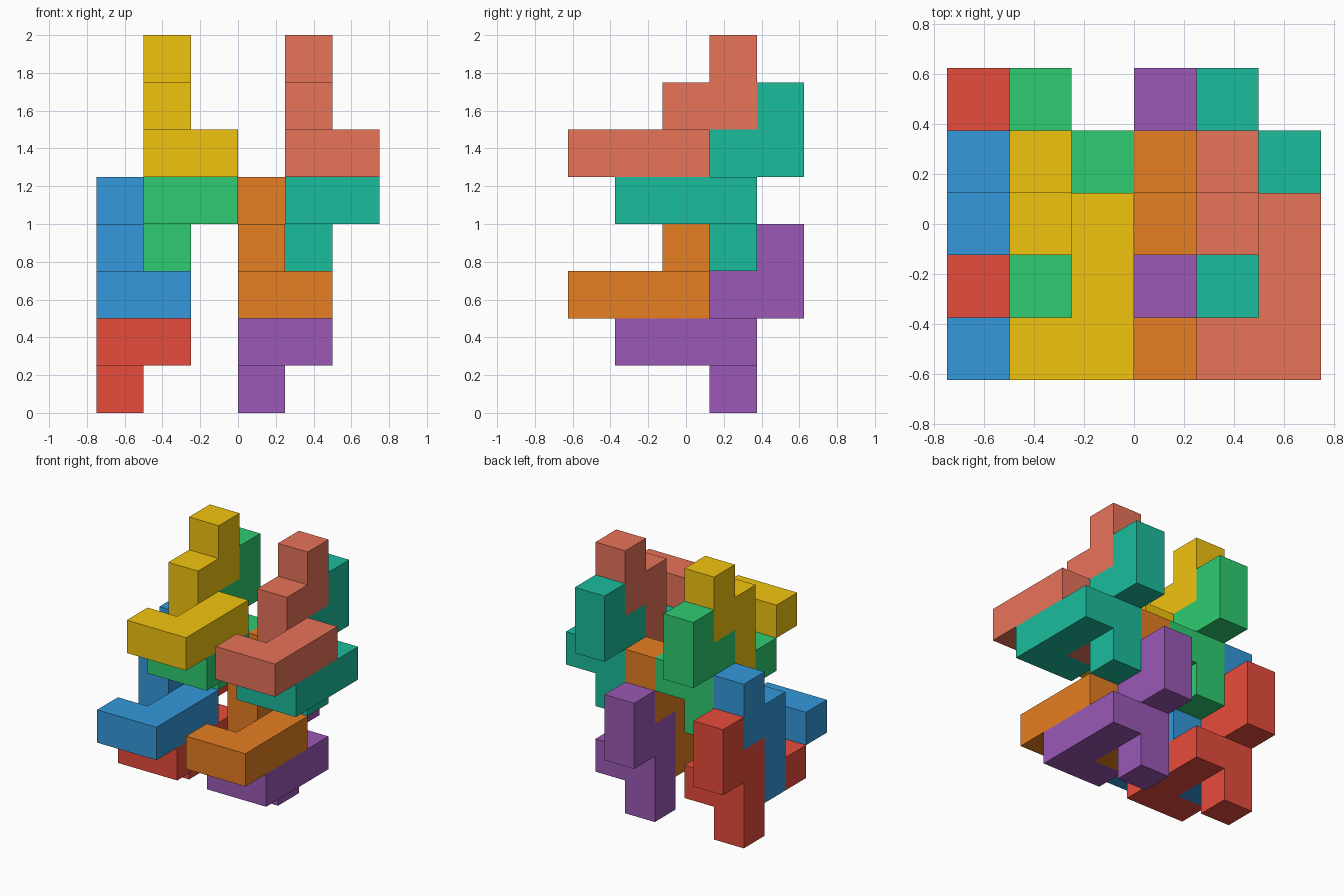
import bpy, bmesh
from mathutils import Vector

if "Cube" in bpy.data.objects:
    bpy.data.objects.remove(bpy.data.objects["Cube"])

CELL = 0.25
ORIGIN = Vector((-0.75, -0.625, 0.0))

# One knotted puzzle piece in grid cells: foot, U-shaped loop, stepped riser
PIECE = {(0, 3, 0),
         (0, 3, 1), (1, 3, 1), (1, 2, 1), (1, 1, 1), (0, 1, 1),
         (0, 3, 2), (0, 4, 2), (0, 4, 3)}


def linear(hex_code):
    rgb = [int(hex_code[i:i + 2], 16) / 255 for i in (0, 2, 4)]
    return [c / 12.92 if c <= 0.04045 else ((c + 0.055) / 1.055) ** 2.4 for c in rgb] + [1.0]


def make_piece(name, offset, color):
    bm = bmesh.new()
    # outer faces only: skip sides shared by two cells
    for cell in PIECE:
        for axis in range(3):
            for sign in (-1, 1):
                near = list(cell)
                near[axis] += sign
                if tuple(near) in PIECE:
                    continue
                u, v = (axis + 1) % 3, (axis + 2) % 3
                corners = [(0, 0), (1, 0), (1, 1), (0, 1)][::sign]
                verts = []
                for a, b in corners:
                    p = Vector(cell) + Vector(offset)
                    p[axis] += (sign + 1) / 2
                    p[u] += a
                    p[v] += b
                    verts.append(bm.verts.new(ORIGIN + p * CELL))
                bm.faces.new(verts)
    bmesh.ops.remove_doubles(bm, verts=bm.verts[:], dist=1e-4)
    # merge coplanar cell faces into clean flat sides
    bmesh.ops.dissolve_limit(bm, angle_limit=0.01, verts=bm.verts[:], edges=bm.edges[:])
    mesh = bpy.data.meshes.new(name)
    bm.to_mesh(mesh)
    bm.free()
    mat = bpy.data.materials.new(name + "_color")
    mat.diffuse_color = linear(color)
    mat.use_nodes = True
    mat.node_tree.nodes["Principled BSDF"].inputs["Base Color"].default_value = mat.diffuse_color
    mesh.materials.append(mat)
    bpy.context.collection.objects.link(bpy.data.objects.new(name, mesh))


# Four interlocked pairs; each second piece sits one cell forward and up
PAIRS = [("lower_left", (0, 0, 0), "e74c3c", "3498db"),
         ("lower_right", (3, 0, 0), "9b59b6", "e67e22"),
         ("upper_left", (1, 0, 3), "2ecc71", "f1c40f"),
         ("upper_right", (4, 0, 3), "1abc9c", "e8735a")]

for place, (x, y, z), back_color, front_color in PAIRS:
    make_piece(f"{place}_back_piece", (x, y, z), back_color)
    make_piece(f"{place}_front_piece", (x, y - 1, z + 1), front_color)
